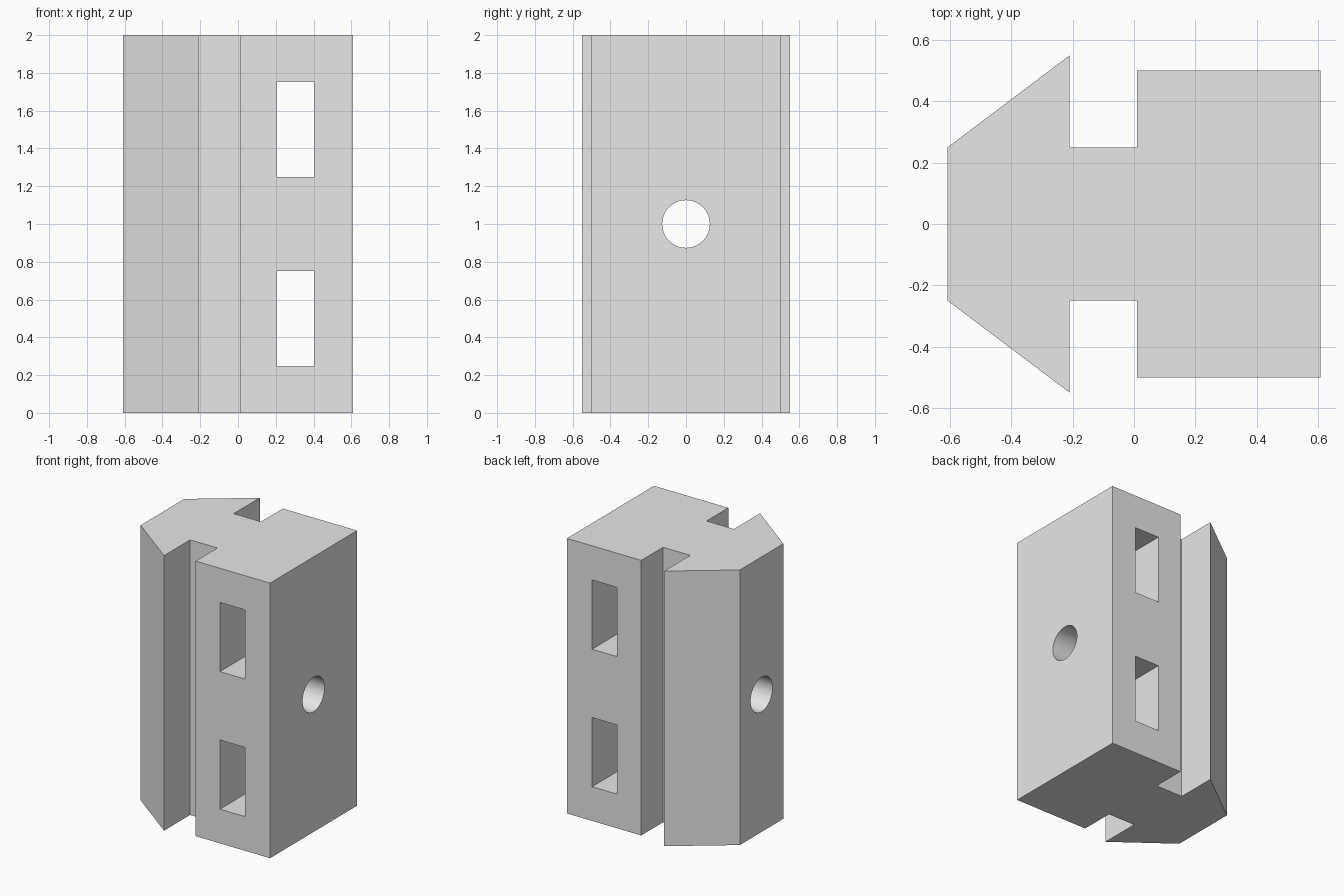
import bpy
import bmesh
from math import radians

old = bpy.data.objects.get("Cube")
if old:
    bpy.data.objects.remove(old, do_unlink=True)

HEIGHT = 2.0

grey = bpy.data.materials.new("light_grey")
grey.use_nodes = True
grey.diffuse_color = (0.8, 0.8, 0.8, 1)
grey.node_tree.nodes["Principled BSDF"].inputs["Base Color"].default_value = (0.8, 0.8, 0.8, 1)


def cut(target, cutter):
    """Subtract a hidden cutter and apply the result."""
    cutter.hide_render = True
    mod = target.modifiers.new("cut", 'BOOLEAN')
    mod.operation = 'DIFFERENCE'
    mod.solver = 'EXACT'
    mod.object = cutter
    bpy.context.view_layer.objects.active = target
    bpy.ops.object.modifier_apply(modifier=mod.name)
    bpy.data.objects.remove(cutter, do_unlink=True)


# Block: half outline mirrored across y, extruded upward
half = [(-0.608, 0.25), (-0.21, 0.55), (-0.21, 0.25),
        (0.01, 0.25), (0.01, 0.5), (0.608, 0.5)]
outline = [(x, -y) for x, y in half] + half[::-1]
bm = bmesh.new()
base = bm.faces.new([bm.verts.new((x, y, 0)) for x, y in outline])
top = bmesh.ops.extrude_face_region(bm, geom=[base])["geom"]
bmesh.ops.translate(bm, vec=(0, 0, HEIGHT),
                    verts=[v for v in top if isinstance(v, bmesh.types.BMVert)])
bmesh.ops.recalc_face_normals(bm, faces=bm.faces)
mesh = bpy.data.meshes.new("grooved_block")
bm.to_mesh(mesh)
bm.free()
mesh.materials.append(grey)
block = bpy.data.objects.new("grooved_block", mesh)
bpy.context.collection.objects.link(block)

# Two rectangular slots from front to back
for z in (0.5, 1.5):
    bpy.ops.mesh.primitive_cube_add(size=1, location=(0.305, 0, z))
    slot = bpy.context.object
    slot.name = "slot_cutter"
    slot.scale = (0.2, 2, 0.503)
    cut(block, slot)

# Round bore from side to side
bpy.ops.mesh.primitive_cylinder_add(vertices=64, radius=0.126, depth=2,
                                    location=(0, 0, HEIGHT / 2),
                                    rotation=(0, radians(90), 0))
bore = bpy.context.object
bore.name = "bore_cutter"
cut(block, bore)

# Smooth bore wall, crisp edges elsewhere
bpy.ops.object.select_all(action='DESELECT')
block.select_set(True)
bpy.context.view_layer.objects.active = block
bpy.ops.object.shade_smooth_by_angle(angle=radians(30))
